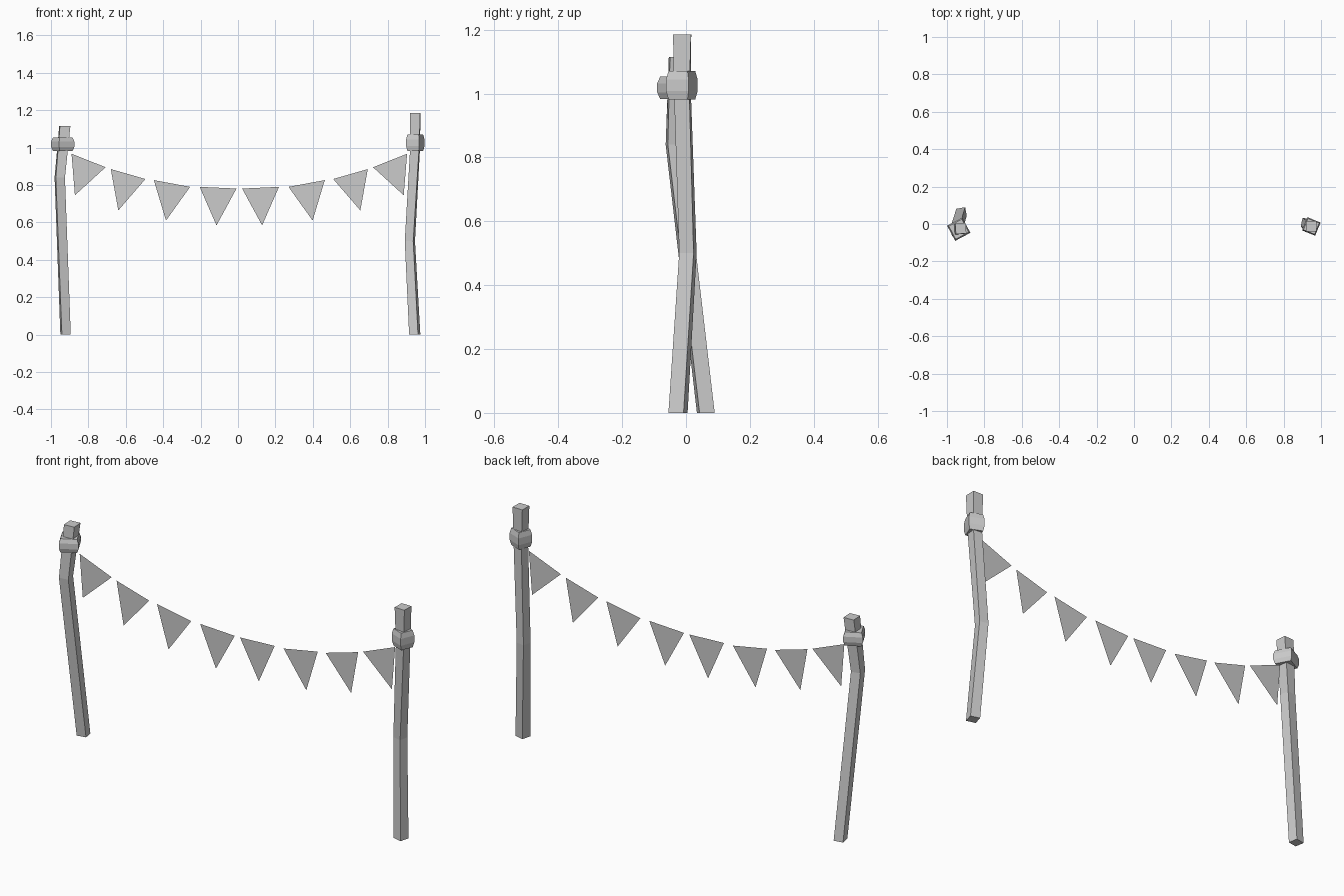
import bpy
import bmesh
from math import cos, sin, radians, pi

cube = bpy.data.objects.get("Cube")
if cube:
    bpy.data.objects.remove(cube, do_unlink=True)

GREY = (0.6, 0.6, 0.6, 1)
grey = bpy.data.materials.new("plain grey")
grey.use_nodes = True
grey.diffuse_color = GREY
grey.node_tree.nodes["Principled BSDF"].inputs["Base Color"].default_value = GREY


def finish(name, bm):
    mesh = bpy.data.meshes.new(name)
    bm.to_mesh(mesh)
    bm.free()
    mesh.materials.append(grey)
    obj = bpy.data.objects.new(name, mesh)
    bpy.context.collection.objects.link(obj)
    return obj


def square_loft(name, rings):
    """Square rings (x, y, z, side, turn in degrees) joined into a closed bar."""
    bm = bmesh.new()
    loops = []
    for x, y, z, side, turn in rings:
        angles = [radians(turn) + pi / 4 + i * pi / 2 for i in range(4)]
        r = side / 2 ** 0.5
        loops.append([bm.verts.new((x + r * cos(a), y + r * sin(a), z)) for a in angles])
    for low, high in zip(loops, loops[1:]):
        for i in range(4):
            j = (i + 1) % 4
            bm.faces.new((low[i], low[j], high[j], high[i]))
    bm.faces.new(loops[0][::-1])
    bm.faces.new(loops[-1])
    return finish(name, bm)


def band(name, x, y, z, height, side, turn):
    """Chunky collar that bulges at mid height."""
    square_loft(name, [(x, y, z - height / 2, side * 0.85, turn),
                       (x, y, z - height / 5, side, turn),
                       (x, y, z + height / 5, side, turn),
                       (x, y, z + height / 2, side * 0.85, turn)])


# Crooked posts
square_loft("right_post", [(-0.922, 0.062, 0, 0.048, 10),
                           (-0.953, -0.036, 0.84, 0.049, 8),
                           (-0.926, -0.024, 1.115, 0.056, 4)])
square_loft("left_post", [(0.945, -0.025, 0, 0.049, -15),
                          (0.919, 0.006, 0.5, 0.046, -12),
                          (0.947, -0.011, 1.0, 0.048, -6),
                          (0.947, -0.012, 1.185, 0.056, -1)])

# Collars near the post tops
band("right_post_collar", -0.937, -0.028, 1.018, 0.07, 0.092, 28)
band("left_post_collar", 0.948, -0.013, 1.026, 0.088, 0.076, -22)

# Bunting: outer corner, inner corner and tip of each flag on one half
MIDDLE, FLAG_Y = 0.007, -0.015
half = [((-0.897, 0.967), (-0.715, 0.895), (-0.879, 0.745)),
        ((-0.687, 0.885), (-0.502, 0.832), (-0.647, 0.664)),
        ((-0.457, 0.826), (-0.263, 0.790), (-0.392, 0.610)),
        ((-0.212, 0.790), (-0.015, 0.781), (-0.122, 0.584))]
for side, label in ((1, "right"), (-1, "left")):
    for n, corners in enumerate(half, 1):
        bm = bmesh.new()
        verts = [bm.verts.new((MIDDLE + side * x, FLAG_Y, z)) for x, z in corners]
        bm.faces.new(verts[::-side])
        finish(f"{label}_flag_{n}", bm)
